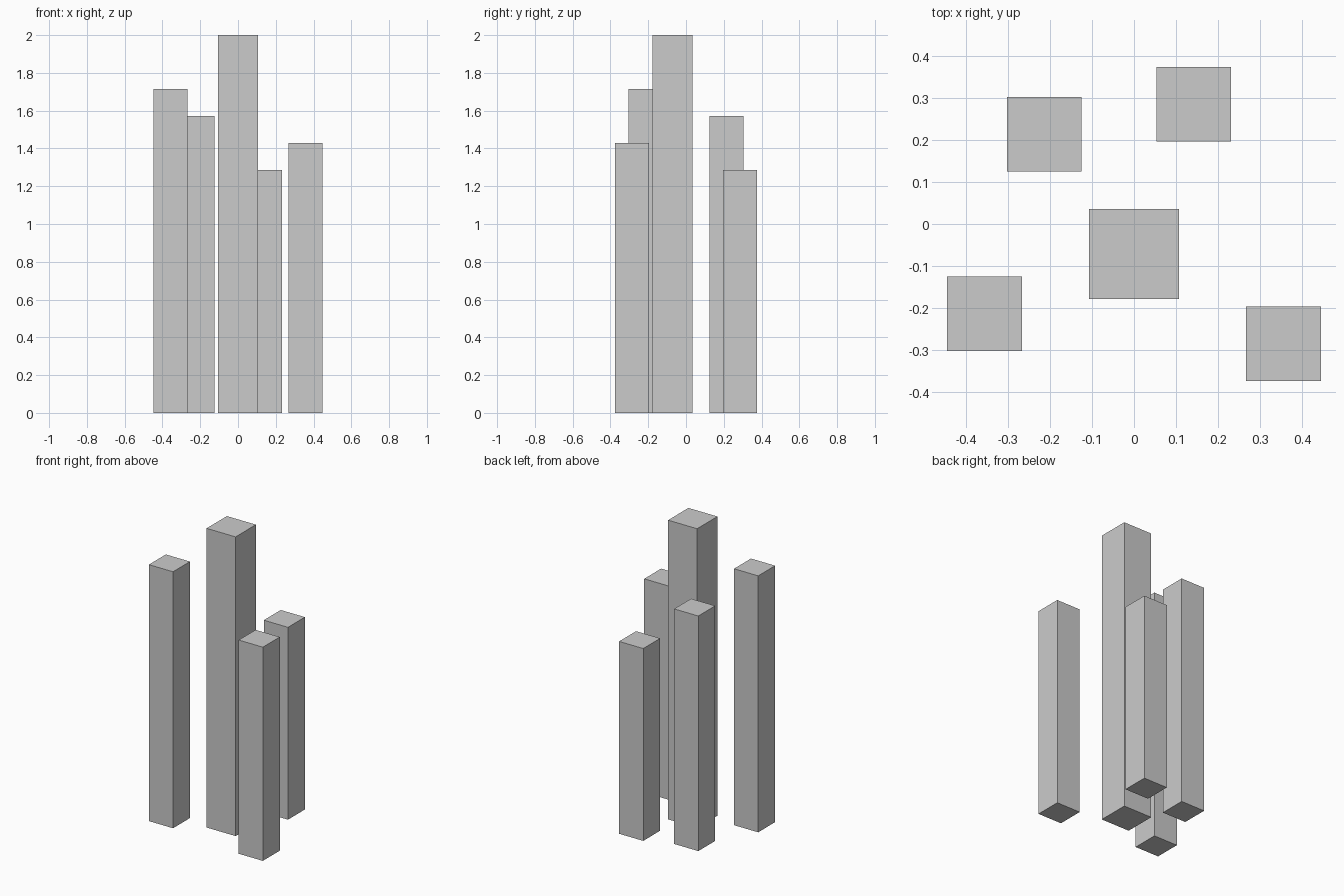
import bpy

# Remove the default object
cube = bpy.data.objects.get("Cube")
if cube:
    bpy.data.objects.remove(cube, do_unlink=True)

# Single plain grey finish
grey = bpy.data.materials.new("plain_grey")
grey.use_nodes = True
colour = (0.6, 0.6, 0.6, 1)
grey.diffuse_color = colour
grey.node_tree.nodes["Principled BSDF"].inputs["Base Color"].default_value = colour

UNIT = 1 / 7  # layout module


def pillar(name, x, y, width, height):
    """Square pillar standing on the ground, sized in layout modules."""
    bpy.ops.mesh.primitive_cube_add(
        size=1, location=(x * UNIT, y * UNIT, height * UNIT / 2))
    obj = bpy.context.object
    obj.name = name
    obj.scale = (width * UNIT, width * UNIT, height * UNIT)
    bpy.ops.object.transform_apply(location=False, rotation=False, scale=True)
    obj.data.materials.append(grey)


# Tall central pillar
pillar("central_pillar", 0, -0.5, 1.5, 14)

# Four slimmer pillars around it
SLIM = 1.25
pillar("front_right_pillar", -2.5, -1.5, SLIM, 12)
pillar("front_left_pillar", 2.5, -2, SLIM, 10)
pillar("back_right_pillar", -1.5, 1.5, SLIM, 11)
pillar("back_left_pillar", 1, 2, SLIM, 9)
